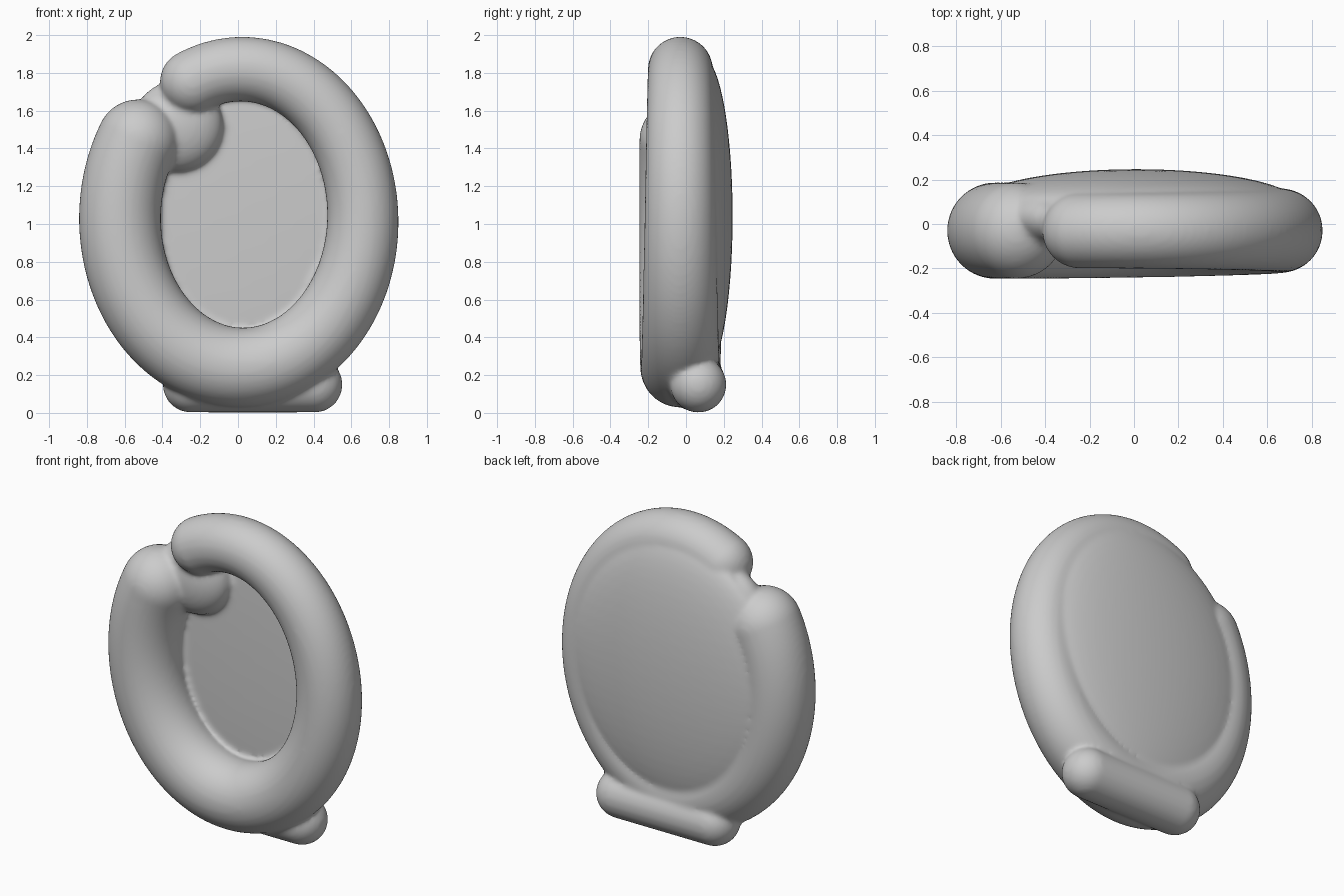
import bpy
import bmesh
from math import sin, cos, radians
from mathutils import Matrix, Vector

cube = bpy.data.objects.get("Cube")
if cube:
    bpy.data.objects.remove(cube, do_unlink=True)

grey = bpy.data.materials.new("plain_grey")
grey.use_nodes = True
colour = (0.6, 0.6, 0.6, 1)
grey.diffuse_color = colour
grey.node_tree.nodes["Principled BSDF"].inputs["Base Color"].default_value = colour

bm = bmesh.new()


def ball(centre, radii):
    """Add an ellipsoid and return its vertices."""
    place = Matrix.Translation(centre) @ Matrix.Diagonal((*radii, 1))
    return bmesh.ops.create_uvsphere(
        bm, u_segments=64, v_segments=32, radius=1, matrix=place)["verts"]


def tube(points, radii, sides=40):
    """Add a tapering tube along a path, closed by round ends."""
    rings = []
    last = len(points) - 1
    for i, (p, r) in enumerate(zip(points, radii)):
        along = (points[min(i + 1, last)] - points[max(i - 1, 0)]).normalized()
        depth = Vector((0, 1, 0))
        across = along.cross(depth)
        turns = [radians(360 * k / sides) for k in range(sides)]
        rings.append([bm.verts.new(p + r * (cos(a) * across + sin(a) * depth))
                      for a in turns])
    for a, b in zip(rings, rings[1:]):
        for k in range(sides):
            n = (k + 1) % sides
            bm.faces.new((a[k], a[n], b[n], b[k]))
    bm.faces.new(rings[0][::-1])
    bm.faces.new(rings[-1])
    for i in (0, -1):
        ball(points[i], (radii[i],) * 3)


# Open oval ring, growing thicker from the top round to the left
path, radii = [], []
steps = 120
for i in range(steps + 1):
    t = i / steps
    a = radians(114 - 325.5 * t)
    path.append(Vector((0.018 + 0.643 * cos(a), -0.03, 1.03 + 0.79 * sin(a))))
    s = min(1, t * 1.25)
    radii.append(0.17 + 0.047 * s * s * (3 - 2 * s))
tube(path, radii)

# Oval panel: domed at the back, nearly flat at the front
panel_y = 0.09
for v in ball((0.01, panel_y, 1.04), (0.73, 0.157, 0.84)):
    if v.co.y < panel_y:
        v.co.y = panel_y + 0.3 * (v.co.y - panel_y)

# Flattened joint bridging the gap in the ring
ball((-0.32, 0.03, 1.52), (0.24, 0.14, 0.24))

# Foot bar across the back
tube([Vector((-0.25, 0.065, 0.15)), Vector((0.405, 0.065, 0.15))], [0.148, 0.148])

bmesh.ops.recalc_face_normals(bm, faces=bm.faces)
mesh = bpy.data.meshes.new("oval_frame")
bm.to_mesh(mesh)
bm.free()
mesh.materials.append(grey)
frame = bpy.data.objects.new("oval_frame", mesh)
bpy.context.collection.objects.link(frame)

# Melt the parts into one soft skin
skin = frame.modifiers.new("skin", "REMESH")
skin.mode = "VOXEL"
skin.voxel_size = 0.014
skin.use_smooth_shade = True
soften = frame.modifiers.new("soften", "SMOOTH")
soften.factor = 0.5
soften.iterations = 10
